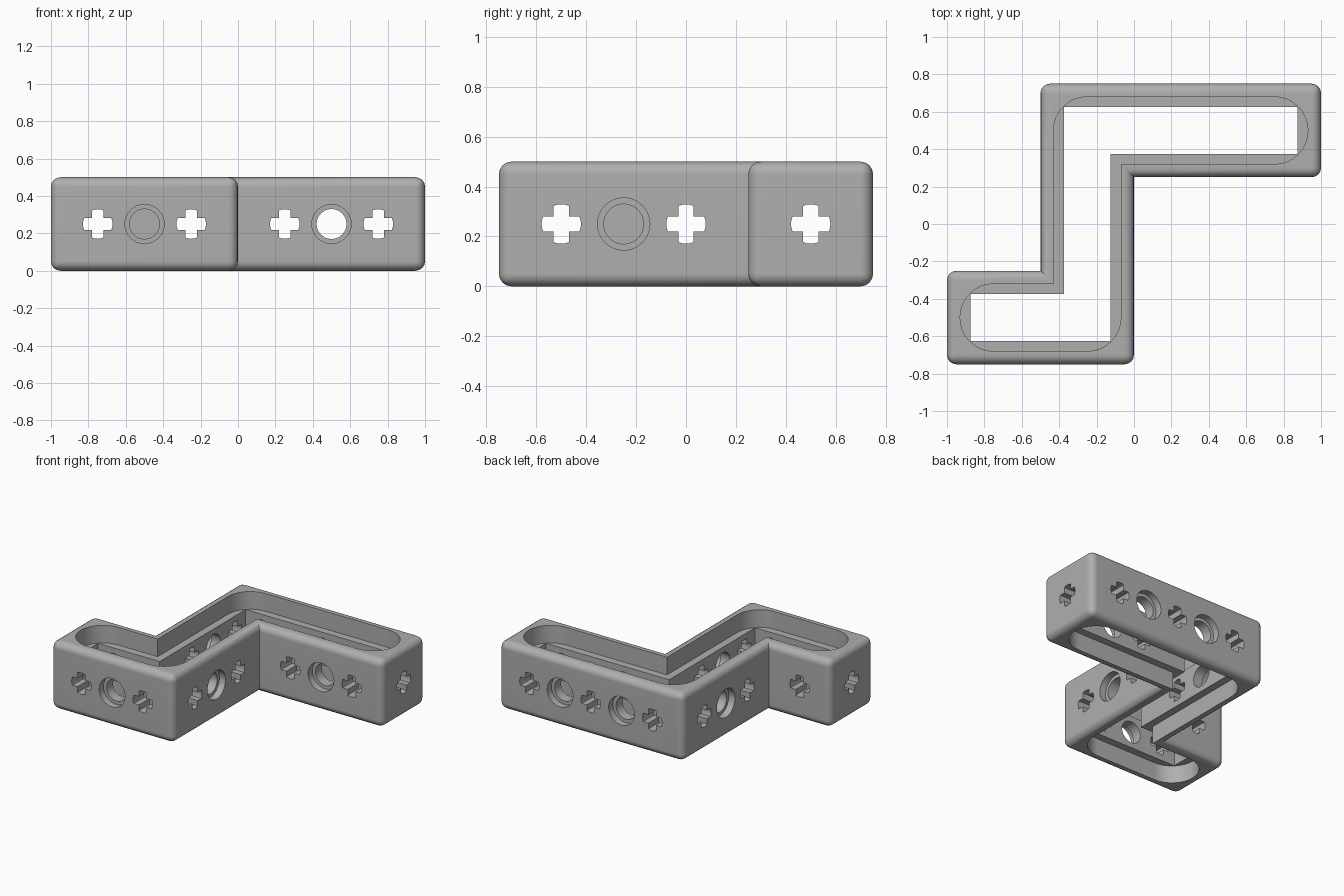
import bpy, bmesh, math

if "Cube" in bpy.data.objects:
    bpy.data.objects.remove(bpy.data.objects["Cube"])

H = 0.5        # beam height
MID = 0.25     # height of the hole centres


def outline(d):
    """Z-shaped beam outline, inset by d."""
    return [(-1 + d, -.75 + d), (-d, -.75 + d), (-d, .25 + d), (1 - d, .25 + d),
            (1 - d, .75 - d), (-.5 + d, .75 - d), (-.5 + d, -.25 - d), (-1 + d, -.25 - d)]


CONCAVE = (2, 6)


def rounded(pts, r, steps=8):
    """Round the convex right-angle corners of the outline."""
    out, n = [], len(pts)
    for i, (x, y) in enumerate(pts):
        if i in CONCAVE:
            out.append((x, y))
            continue
        (px, py), (nx, ny) = pts[i - 1], pts[(i + 1) % n]
        la, lb = math.hypot(px - x, py - y), math.hypot(nx - x, ny - y)
        ax, ay, bx, by = (px - x) / la, (py - y) / la, (nx - x) / lb, (ny - y) / lb
        for k in range(steps + 1):
            t = k / steps * math.pi / 2
            u, v = r * (1 - math.sin(t)), r * (1 - math.cos(t))
            out.append((x + ax * u + bx * v, y + ay * u + by * v))
    return out


def circle(c, r, n=32):
    return [(c + r * math.cos(2 * math.pi * k / n), MID + r * math.sin(2 * math.pi * k / n))
            for k in range(n)]


def cross(c, r=0.079, w=0.031):
    """Axle-shaped cross with slightly rounded arm ends."""
    e = math.sqrt(r * r - w * w)
    arm = [(w, w), (e, w), (r * .98, w * .5), (r, 0), (r * .98, -w * .5), (e, -w)]
    pts = []
    for q in range(4):
        a = -q * math.pi / 2
        pts += [(c + x * math.cos(a) - y * math.sin(a), MID + x * math.sin(a) + y * math.cos(a))
                for x, y in arm]
    return pts


def prism(name, pts, lo, hi, axis):
    """Extrude a 2D profile along an axis."""
    place = {'x': lambda u, v, w: (w, u, v),
             'y': lambda u, v, w: (u, w, v),
             'z': lambda u, v, w: (u, v, w)}[axis]
    bm = bmesh.new()
    a = [bm.verts.new(place(u, v, lo)) for u, v in pts]
    b = [bm.verts.new(place(u, v, hi)) for u, v in pts]
    bm.faces.new(a)
    bm.faces.new(b)
    for i in range(len(pts)):
        j = (i + 1) % len(pts)
        bm.faces.new((a[i], a[j], b[j], b[i]))
    bmesh.ops.recalc_face_normals(bm, faces=bm.faces)
    me = bpy.data.meshes.new(name)
    bm.to_mesh(me)
    bm.free()
    ob = bpy.data.objects.new(name, me)
    bpy.context.collection.objects.link(ob)
    return ob


# Solid beam with rounded outer edges; the two concave upright edges stay sharp
beam = prism("z_beam", outline(0), 0, H, 'z')
bm = bmesh.new()
bm.from_mesh(beam.data)
corners = [outline(0)[i] for i in CONCAVE]


def is_concave(e):
    p, q = (v.co for v in e.verts)
    return abs(p.z - q.z) > .1 and any(math.hypot(p.x - x, p.y - y) < .01 for x, y in corners)


bmesh.ops.bevel(bm, geom=[e for e in bm.edges if not is_concave(e)], offset=0.05,
                offset_type='OFFSET', segments=4, profile=0.5, affect='EDGES')
bm.to_mesh(beam.data)
bm.free()

# Rounded pockets above and below, joined by a narrower square slot
pocket = rounded(outline(0.07), 0.179)
cutters = [prism("upper_pocket", pocket, H - 0.13, H + 0.1, 'z'),
           prism("lower_pocket", pocket, -0.1, 0.13, 'z'),
           prism("slot", outline(0.125), -0.2, H + 0.2, 'z')]

# Cross holes right through the beam
for c in (-.75, -.25, .25, .75):
    cutters.append(prism("cross_hole", cross(c), -1.2, 1.2, 'y'))
for c in (-.5, 0, .5):
    cutters.append(prism("cross_hole", cross(c), -1.2, 1.2, 'x'))

# Round holes with a recessed rim: axis, position, outer face, inward direction
for axis, c, face, s in (('y', -.5, -.75, 1), ('y', .5, .25, 1), ('y', 0, .75, -1),
                         ('y', .5, .75, -1), ('x', -.25, 0, -1), ('x', .25, -.5, 1)):
    for r, depth in ((0.08, 0.2), (0.105, 0.05)):
        lo, hi = sorted((face - s * 0.05, face + s * depth))
        cutters.append(prism("round_hole", circle(c, r), lo, hi, axis))

bpy.context.view_layer.objects.active = beam
for cut in cutters:
    cut.hide_render = True
    mod = beam.modifiers.new("cut", 'BOOLEAN')
    mod.operation = 'DIFFERENCE'
    mod.solver = 'EXACT'
    mod.object = cut
    bpy.ops.object.modifier_apply(modifier=mod.name)
    bpy.data.objects.remove(cut)

# Colour and shading
grey = bpy.data.materials.new("mid grey")
grey.diffuse_color = (0.43, 0.43, 0.43, 1)
grey.use_nodes = True
grey.node_tree.nodes["Principled BSDF"].inputs["Base Color"].default_value = grey.diffuse_color
beam.data.materials.clear()
beam.data.materials.append(grey)
for p in beam.data.polygons:
    p.material_index = 0
bpy.ops.object.select_all(action='DESELECT')
beam.select_set(True)
bpy.context.view_layer.objects.active = beam
bpy.ops.object.shade_smooth_by_angle(angle=math.radians(30))
wn = beam.modifiers.new("even_normals", 'WEIGHTED_NORMAL')
wn.keep_sharp = True
